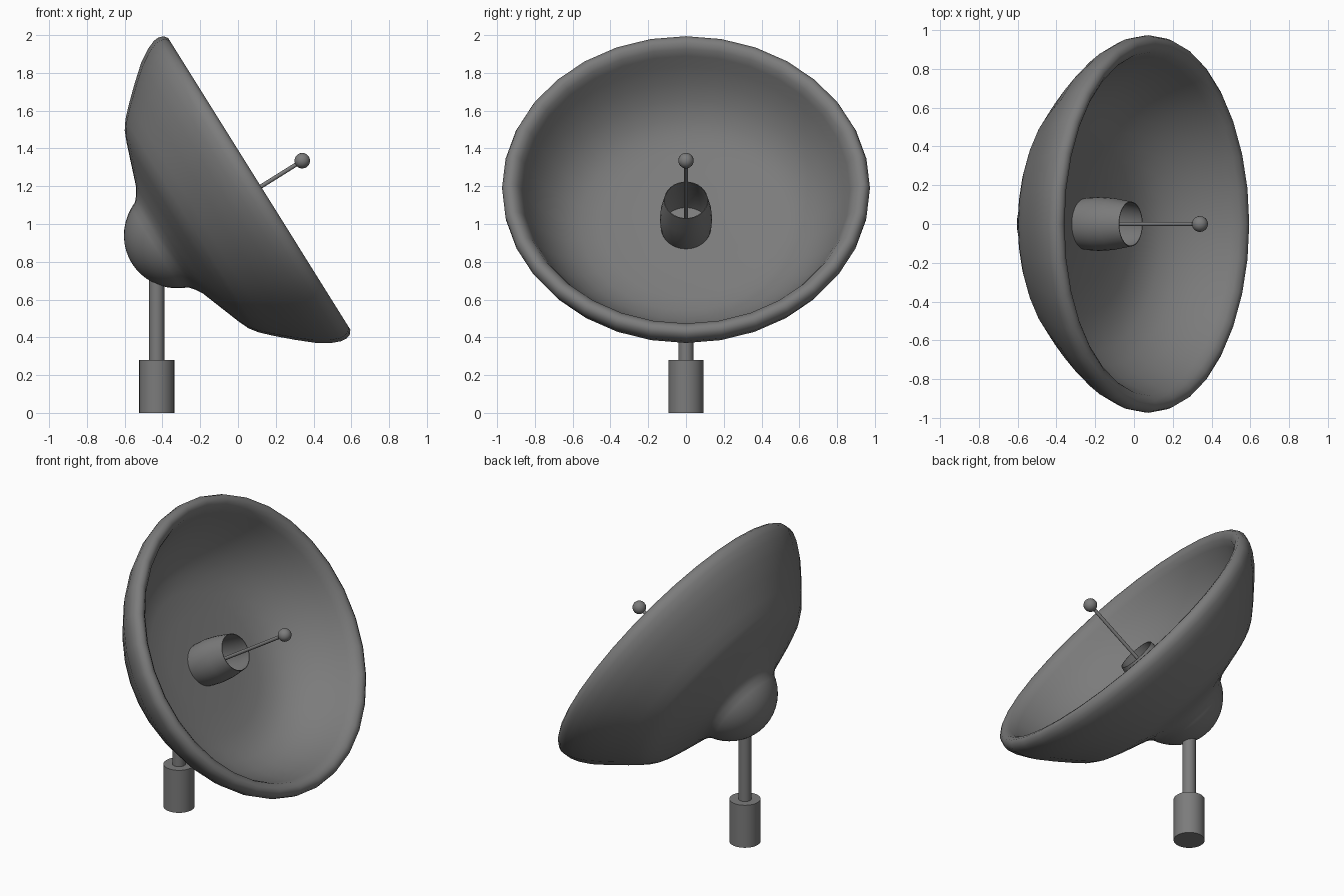
import bpy
import bmesh
import math
from mathutils import Matrix, Vector

cube = bpy.data.objects.get("Cube")
if cube:
    bpy.data.objects.remove(cube)

grey = bpy.data.materials.new("mid grey")
grey.use_nodes = True
COLOUR = (0.2, 0.2, 0.2, 1)
grey.diffuse_color = COLOUR
grey.node_tree.nodes["Principled BSDF"].inputs["Base Color"].default_value = COLOUR

# The dish axis is tilted up from +x
TILT = math.radians(32)
AXIS = Vector((math.cos(TILT), 0, math.sin(TILT)))
UP = Vector((-math.sin(TILT), 0, math.cos(TILT)))


def tilted(height):
    """Frame whose local z runs along the dish axis, local x sideways."""
    side = Vector((0, 1, 0))
    frame = Matrix((side, UP, AXIS)).transposed().to_4x4()
    return Matrix.Translation(UP * height) @ frame


def lathe(name, profile, sides, frame, squash=1.0, sharp=40):
    """Spin (radius, height) points about local z."""
    bm = bmesh.new()
    verts = [bm.verts.new((r, 0, h)) for r, h in profile]
    edges = [bm.edges.new(pair) for pair in zip(verts, verts[1:])]
    bmesh.ops.spin(bm, geom=verts + edges, cent=(0, 0, 0), axis=(0, 0, 1),
                   angle=math.tau, steps=sides, use_duplicate=False)
    bmesh.ops.remove_doubles(bm, verts=bm.verts, dist=0.0005)
    bmesh.ops.recalc_face_normals(bm, faces=bm.faces)
    bmesh.ops.transform(bm, matrix=frame @ Matrix.Diagonal((1, squash, 1, 1)),
                        verts=bm.verts)
    mesh = bpy.data.meshes.new(name)
    bm.to_mesh(mesh)
    bm.free()
    mesh.materials.append(grey)
    obj = bpy.data.objects.new(name, mesh)
    bpy.context.collection.objects.link(obj)
    bpy.ops.object.select_all(action="DESELECT")
    obj.select_set(True)
    bpy.context.view_layer.objects.active = obj
    bpy.ops.object.shade_smooth_by_angle(angle=math.radians(sharp))
    return obj


def tube(name, radius, low, high, sides, frame):
    return lathe(name, [(0, low), (radius, low), (radius, high), (0, high)],
                 sides, frame)


def arc(radius, centre, degrees, steps):
    """Profile of a ball, from its rear pole round to the given angle."""
    turns = [math.radians(degrees) * i / steps for i in range(steps + 1)]
    return [(radius * math.sin(a), centre - radius * math.cos(a)) for a in turns]


# Dish: round rear hub flaring into the shell, rolled rim, shallow inner bowl
hub = arc(0.297, 0.24, 68, 9)
outer = [(0.305, 0.153), (0.345, 0.177), (0.48, 0.224), (0.58, 0.259),
         (0.64, 0.284), (0.69, 0.319), (0.75, 0.377), (0.83, 0.461),
         (0.905, 0.546), (0.95, 0.615)]
rim = [(0.971, 0.665), (0.974, 0.695), (0.965, 0.722), (0.943, 0.738),
       (0.915, 0.734), (0.888, 0.714), (0.868, 0.675)]
bowl = [(0.84, 0.61), (0.79, 0.525), (0.73, 0.448), (0.65, 0.38),
        (0.56, 0.338), (0.46, 0.319), (0.3, 0.309), (0, 0.304)]
lathe("dish", hub + outer + rim + bowl, 32, tilted(0.969), squash=0.965, sharp=70)

# Open feed horn inside the bowl
horn = [(0.13, 0.295), (0.135, 0.325), (0.139, 0.395), (0.134, 0.475),
        (0.116, 0.583), (0.112, 0.583), (0.129, 0.475), (0.134, 0.395),
        (0.13, 0.325), (0.125, 0.295)]
lathe("feed_horn", horn, 32, tilted(0.964))

# Antenna rod and ball tip
tube("antenna_rod", 0.011, 0.29, 0.996, 12, tilted(0.952))
lathe("antenna_tip", arc(0.041, 0.996, 180, 12), 20, tilted(0.952))

# Support post and foot
stand = Matrix.Translation((-0.43, 0, 0))
tube("post", 0.04, 0.27, 0.8, 24, stand)
tube("foot", 0.093, 0, 0.28, 32, stand)
